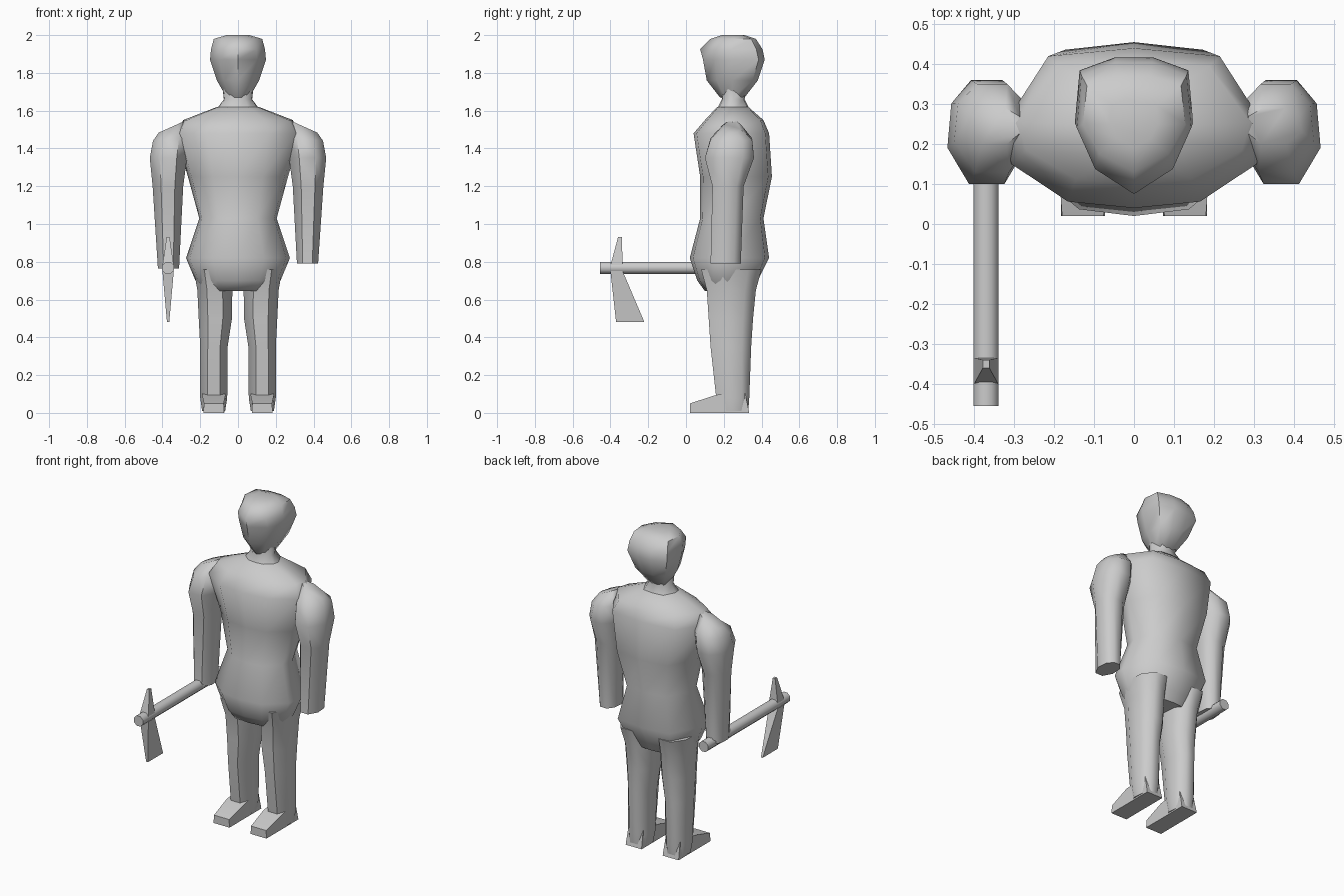
import bpy, bmesh, math

if "Cube" in bpy.data.objects:
    bpy.data.objects.remove(bpy.data.objects["Cube"])

# Half outlines (u, v) running front to back, mirrored into closed rings
BODY = [(0, -1), (.5, -.92), (.93, -.45), (1, 0), (.65, .9), (0, 1)]
HEAD = [(0, -1), (.68, -.62), (1, 0), (.92, .8), (.32, 1)]
LIMB = [(.45, -1), (1, -.3), (.9, .55), (.4, 1)]


def finish(name, bm, angle=55):
    bmesh.ops.recalc_face_normals(bm, faces=bm.faces)
    me = bpy.data.meshes.new(name)
    bm.to_mesh(me)
    bm.free()
    ob = bpy.data.objects.new(name, me)
    bpy.context.collection.objects.link(ob)
    bpy.ops.object.select_all(action='DESELECT')
    ob.select_set(True)
    bpy.context.view_layer.objects.active = ob
    bpy.ops.object.shade_smooth_by_angle(angle=math.radians(angle))
    return ob


def loft(name, half, rings):
    """Rings are (z, x0, x1, y0, y1, slope of z across x)."""
    outline = half + [(-u, v) for u, v in reversed(half) if u]
    bm = bmesh.new()
    loops = []
    for z, x0, x1, y0, y1, slope in rings:
        cx, cy, rx, ry = (x0 + x1) / 2, (y0 + y1) / 2, (x1 - x0) / 2, (y1 - y0) / 2
        loops.append([bm.verts.new((cx + u * rx, cy + v * ry, z + slope * u * rx))
                      for u, v in outline])
    n = len(outline)
    for a, b in zip(loops, loops[1:]):
        for i in range(n):
            j = (i + 1) % n
            bm.faces.new((a[i], a[j], b[j], b[i]))
    bm.faces.new(loops[0])
    bm.faces.new(loops[-1])
    return finish(name, bm)


def slab(name, cx, profile, angle=35):
    """Side profile of (y, z, half width)."""
    bm = bmesh.new()
    a = [bm.verts.new((cx - w, y, z)) for y, z, w in profile]
    b = [bm.verts.new((cx + w, y, z)) for y, z, w in profile]
    bm.faces.new(a)
    bm.faces.new(b)
    n = len(profile)
    for i in range(n):
        j = (i + 1) % n
        bm.faces.new((a[i], a[j], b[j], b[i]))
    return finish(name, bm, angle)


def sym(rows):
    return [(z, -x, x, y0, y1, 0) for z, x, y0, y1 in rows]


# Torso with hips, waist, chest and shoulders
loft("torso", BODY, sym([
    (.645, .19, .10, .35), (.70, .225, .06, .38), (.82, .275, .02, .44),
    (1.03, .205, .075, .41), (1.25, .265, .075, .455), (1.48, .33, .04, .44),
    (1.55, .29, .10, .41), (1.62, .11, .165, .33)]))

# Neck and head
loft("neck", BODY, sym([(1.60, .12, .16, .34), (1.66, .075, .19, .31),
                        (1.75, .085, .18, .33)]))
loft("head", HEAD, sym([
    (1.67, .06, .18, .31), (1.76, .112, .11, .38), (1.87, .148, .09, .417),
    (1.925, .143, .075, .405), (1.98, .128, .13, .37), (2.0, .06, .19, .31)]))

for s, side in ((-1, "right"), (1, "left")):
    def mirrored(rows):
        return [(z, min(s * a, s * b), max(s * a, s * b), y0, y1, s * k)
                for z, a, b, y0, y1, k in rows]

    # Arm, the right one hanging slightly lower
    hand = .765 if s < 0 else .79
    loft(side + "_arm", LIMB, mirrored([
        (1.515, .28, .42, .20, .29, -.45), (1.45, .26, .45, .13, .35, -.1),
        (1.35, .27, .467, .10, .36, 0), (1.20, .29, .452, .14, .305, 0),
        (hand, .312, .424, .13, .29, 0)]))

    # Leg
    loft(side + "_leg", LIMB, mirrored([
        (.76, .03, .235, .08, .40, 0), (.65, .03, .215, .11, .37, 0),
        (.50, .032, .208, .12, .355, 0), (.35, .055, .20, .13, .345, 0),
        (.08, .057, .20, .16, .335, 0), (.01, .068, .19, .17, .33, 0)]))

    # Foot
    slab(side + "_foot", s * .128, [
        (.02, .0, .055), (.02, .05, .052), (.16, .095, .062),
        (.31, .12, .05), (.335, .0, .055)])

# Axe handle
bpy.ops.mesh.primitive_cylinder_add(vertices=8, radius=.034, depth=.81,
                                    location=(-.37, -.05, .768),
                                    rotation=(math.pi / 2, math.pi / 8, 0))
handle = bpy.context.object
handle.name = "axe_handle"
bpy.ops.object.shade_smooth_by_angle(angle=math.radians(50))

# Axe head: spike above, blade below
slab("axe_spike", -.37, [(-.40, .78, .03), (-.36, .93, .008),
                         (-.34, .93, .008), (-.335, .78, .03)])
slab("axe_blade", -.37, [(-.40, .75, .03), (-.37, .48, .006),
                         (-.22, .48, .006), (-.335, .75, .03)])
